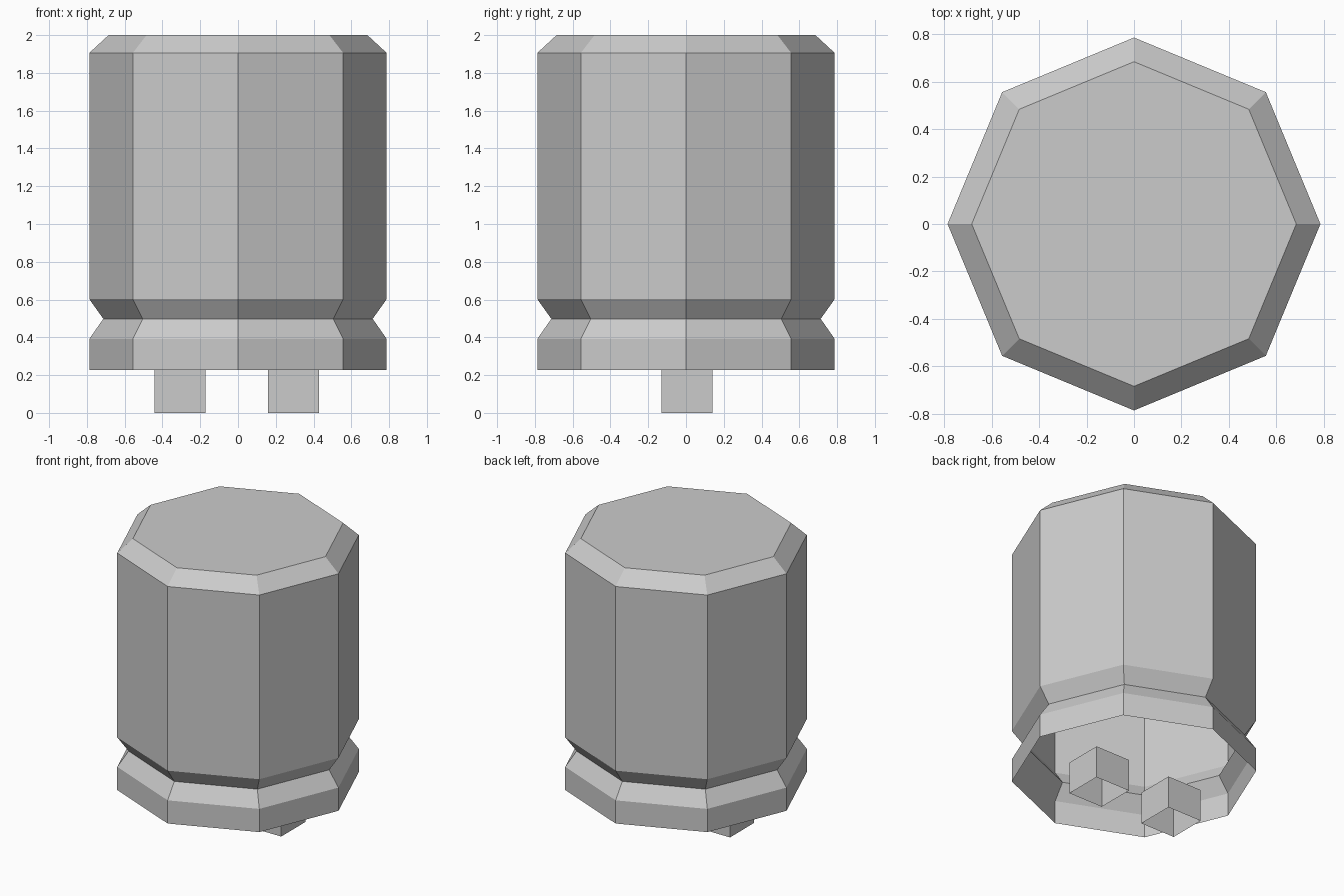
import bpy, bmesh, math

if "Cube" in bpy.data.objects:
    bpy.data.objects.remove(bpy.data.objects["Cube"])

SIDES = 8
BASE_Z = 0.228


def finish(name, bm):
    mesh = bpy.data.meshes.new(name)
    bm.to_mesh(mesh)
    bm.free()
    obj = bpy.data.objects.new(name, mesh)
    bpy.context.collection.objects.link(obj)
    return obj


def skin(bm, rings):
    # Join successive rings of vertices with quads
    for low, high in zip(rings, rings[1:]):
        n = len(low)
        for i in range(n):
            j = (i + 1) % n
            bm.faces.new((low[i], low[j], high[j], high[i]))


# Capacitor can: octagonal shell, open underneath, with crimp groove and bevelled top
profile = [(0.787, BASE_Z), (0.787, 0.392), (0.713, 0.498),
           (0.787, 0.602), (0.787, 1.906), (0.685, 2.0)]
bm = bmesh.new()
rings = []
for r, z in profile:
    angles = [2 * math.pi * i / SIDES for i in range(SIDES)]
    rings.append([bm.verts.new((r * math.cos(a), r * math.sin(a), z)) for a in angles])
skin(bm, rings)
bm.faces.new(rings[-1])
finish("can", bm)


# Square pins: open-ended sleeves below the can
def pin(name, cx, cy=0.004, half=0.135):
    bm = bmesh.new()
    corners = [(-1, -1), (1, -1), (1, 1), (-1, 1)]
    rings = [[bm.verts.new((cx + half * x, cy + half * y, z)) for x, y in corners]
             for z in (0.0, BASE_Z)]
    skin(bm, rings)
    finish(name, bm)


pin("left_pin", -0.307)
pin("right_pin", 0.295)
